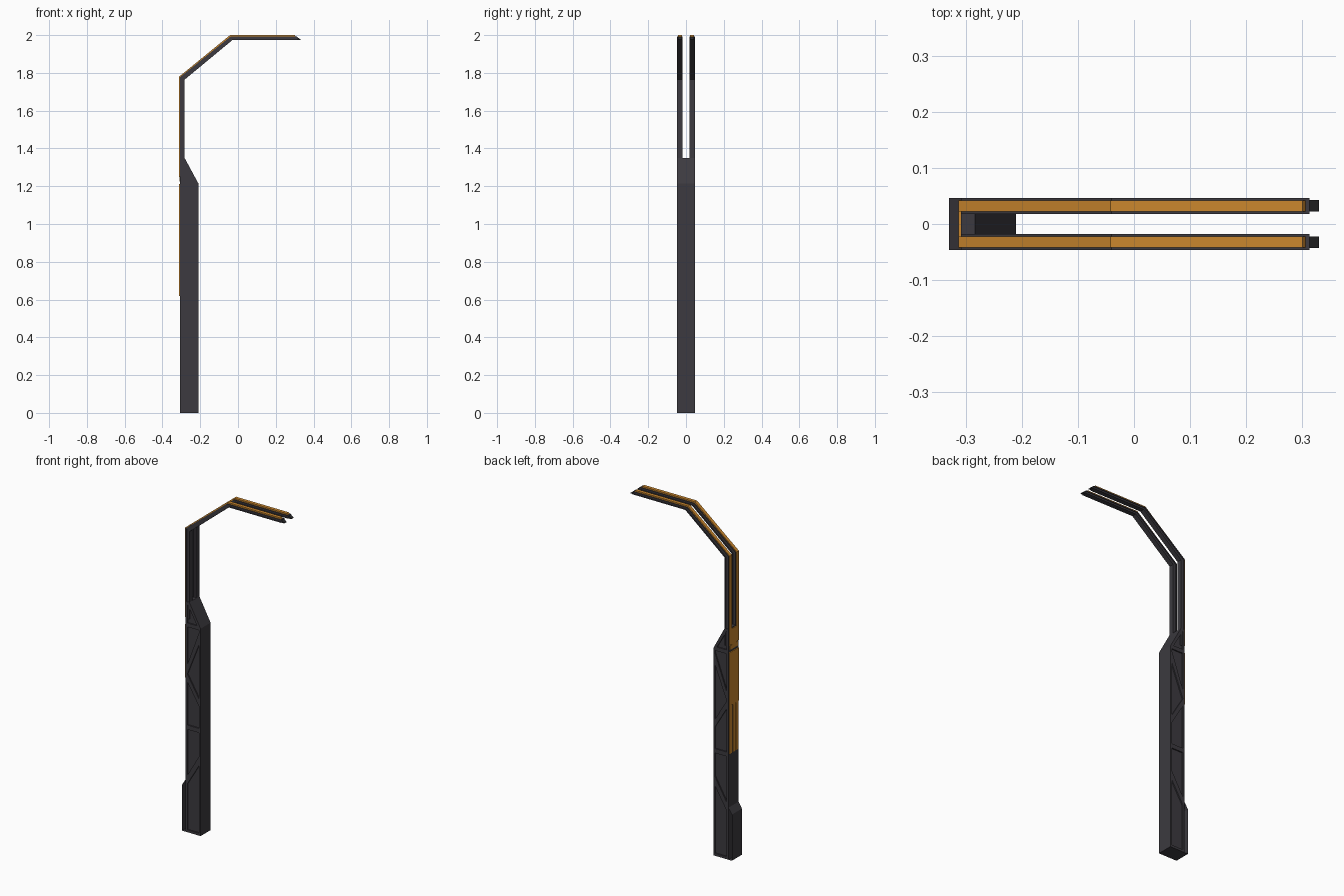
import bpy, bmesh

if "Cube" in bpy.data.objects:
    bpy.data.objects.remove(bpy.data.objects["Cube"])


def material(name, rgb):
    m = bpy.data.materials.new(name)
    m.diffuse_color = (*rgb, 1)
    m.use_nodes = True
    m.node_tree.nodes["Principled BSDF"].inputs["Base Color"].default_value = m.diffuse_color
    return m


CHARCOAL = material("charcoal metal", (0.045, 0.042, 0.050))
BLACK = material("black metal", (0.022, 0.022, 0.024))
ORANGE = material("orange trim", (0.60, 0.245, 0.027))


def build(name, mat, prisms, caps=True):
    """One object from several (xz profile, y0, y1) prisms."""
    bm = bmesh.new()
    for profile, y0, y1 in prisms:
        a = [bm.verts.new((x, y0, z)) for x, z in profile]
        b = [bm.verts.new((x, y1, z)) for x, z in profile]
        n = len(profile)
        for i in range(n):
            j = (i + 1) % n
            bm.faces.new((a[i], a[j], b[j], b[i]))
        if caps:
            bm.faces.new(a)
            bm.faces.new(b[::-1])
    bmesh.ops.recalc_face_normals(bm, faces=bm.faces)
    me = bpy.data.meshes.new(name)
    bm.to_mesh(me)
    bm.free()
    me.materials.append(mat)
    ob = bpy.data.objects.new(name, me)
    bpy.context.collection.objects.link(ob)
    return ob


def rect(x0, x1, z0, z1):
    return [(x0, z0), (x1, z0), (x1, z1), (x0, z1)]


W = 0.0465            # half width of the post
L, R = -0.308, -0.21  # back and front of the post

# post core, slightly narrower than its frame
build("post_core", CHARCOAL,
      [([(L + .001, .001), (R - .001, .001), (R - .001, 1.215), (-.285, 1.345), (L + .001, 1.345)],
        -W + .007, W - .007)])

# raised frame: uprights, cross bars, diagonal braces and tapered shoulder
frame = [rect(L, -0.295, 0, 1.35), rect(-0.22, R, 0, 1.215)]
frame += [rect(-0.295, -0.22, z0, z1) for z0, z1 in
          ((0, .014), (.602, .628), (1.203, 1.226))]
for l0, l1, r0, r1 in ((.285, .335, .41, .465), (.88, .925, .755, .80), (.93, .985, 1.12, 1.19)):
    frame.append([(-.295, l0), (-.22, r0), (-.22, r1), (-.295, l1)])
frame.append([(-.22, 1.203), (R, 1.215), (-.283, 1.35), (-.295, 1.35), (-.295, 1.335)])
build("post_frame", CHARCOAL, [(p, -W, W) for p in frame])

# open-sided foot cover behind the post
build("foot_cover", CHARCOAL,
      [([(L, 0), (-.33, 0), (-.33, .27), (L, .305)], -W, W)], caps=False)

# bent arm, described by its outer and inner outlines
OUTER = [(-.308, 1.25), (-.308, 1.777), (-.040, 1.992), (.313, 1.992)]
INNER = [(-.283, 1.25), (-.283, 1.764), (-.028, 1.975), (.313, 1.975)]


def band(t0, t1):
    def line(t):
        return [(o[0] + (i[0] - o[0]) * t, o[1] + (i[1] - o[1]) * t)
                for o, i in zip(OUTER, INNER)]
    return line(t0) + line(t1)[::-1]


strip = [(-.307, 1.25), (-.313, 1.255), (-.313, 1.779), (-.042, 2.0), (.300, 2.0),
         (.306, 1.991), (-.040, 1.991), (-.307, 1.777)]
tip = [(.312, 1.991), (.33, 1.978), (.33, 1.975), (.312, 1.975)]
for side, s in (("left", 1), ("right", -1)):
    # arm web between two rails
    build(side + "_arm", CHARCOAL,
          [(band(.2, .8), s * .0215, s * .0425),
           (band(0, .25), s * .0175, s * W),
           (band(.75, 1), s * .0175, s * W)])
    build(side + "_arm_tip", BLACK, [(tip, s * .022, s * .043)])
    build(side + "_arm_trim", ORANGE, [(strip, s * .0225, s * .042)])

# orange trim on the back of the post
build("trim_link", ORANGE, [(rect(-.313, -.307, 1.25, 1.345), -.0225, .0225),
                            (rect(-.311, -.307, 1.225, 1.25), -.036, .036)])
build("back_plate", ORANGE, [(rect(-.313, -.307, .90, 1.212), -.043, .043)])
build("back_bars", ORANGE, [(rect(-.312, -.307, .618, .90), y - .011, y + .011)
                            for y in (-.030, 0, .030)])
